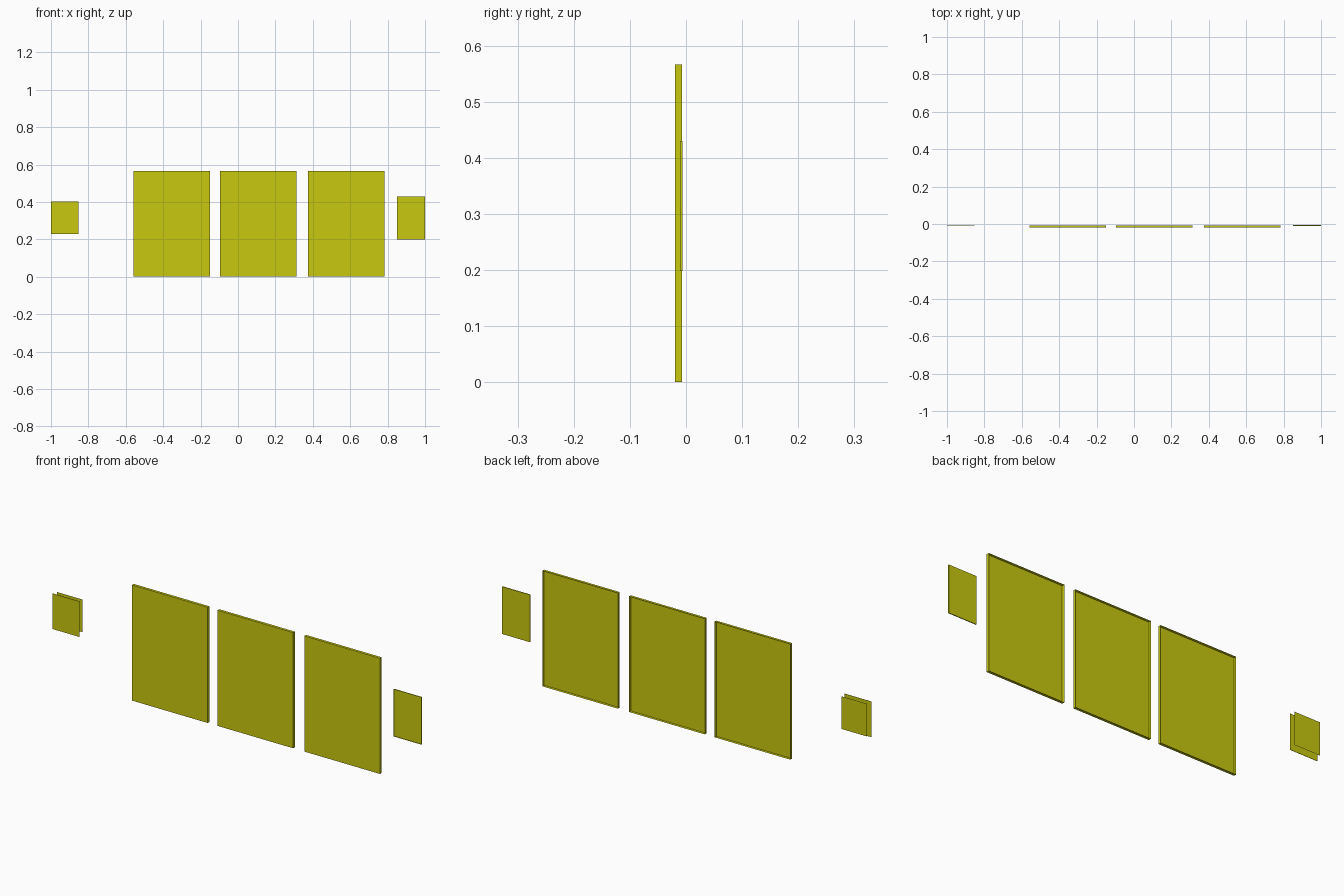
import bpy, bmesh
from mathutils import Vector

if "Cube" in bpy.data.objects:
    bpy.data.objects.remove(bpy.data.objects["Cube"])

yellow = bpy.data.materials.new("yellow")
yellow.diffuse_color = (0.58, 0.58, 0.005, 1)
yellow.use_nodes = True
yellow.node_tree.nodes["Principled BSDF"].inputs["Base Color"].default_value = yellow.diffuse_color


def finish(name, bm):
    me = bpy.data.meshes.new(name)
    bm.to_mesh(me)
    bm.free()
    me.materials.append(yellow)
    ob = bpy.data.objects.new(name, me)
    bpy.context.collection.objects.link(ob)
    return ob


def slab(name, x, y, z, open_side=0):
    """Box between the given limits; open_side -1/+1 drops the front/back face."""
    bm = bmesh.new()
    bmesh.ops.create_cube(bm, size=1)
    if open_side:
        bm.faces.ensure_lookup_table()
        gone = [f for f in bm.faces if f.normal.y * open_side > 0.9]
        bmesh.ops.delete(bm, geom=gone, context='FACES')
    lo, hi = (Vector(c) for c in zip(x, y, z))
    for v in bm.verts:
        v.co = Vector(lo[i] + (v.co[i] + 0.5) * (hi[i] - lo[i]) for i in range(3))
    return finish(name, bm)


def sheet(name, x, y, z):
    """Single upright face without thickness."""
    bm = bmesh.new()
    corners = [(x[1], z[0]), (x[0], z[0]), (x[0], z[1]), (x[1], z[1])]
    bm.faces.new([bm.verts.new((px, y, pz)) for px, pz in corners])
    return finish(name, bm)


# Three large door panels, hollow at the back
for i, left in enumerate((-0.56, -0.097, 0.373)):
    slab(f"large_panel_{i + 1}", (left, left + 0.41), (-0.02, -0.0067), (0, 0.566), 1)

# Small right plate: shallow tray open to the front
slab("right_plate", (0.85, 1.0), (-0.0107, -0.0065), (0.198, 0.43), -1)

# Small left plate with a narrow bottom lip and a thin sheet behind it
slab("left_plate", (-1.0, -0.853), (-0.0075, -0.006), (0.24, 0.402))
slab("left_plate_lip", (-1.0, -0.853), (-0.0075, -0.006), (0.228, 0.24))
sheet("left_back_sheet", (-0.993, -0.855), 0.02, (0.24, 0.4))
